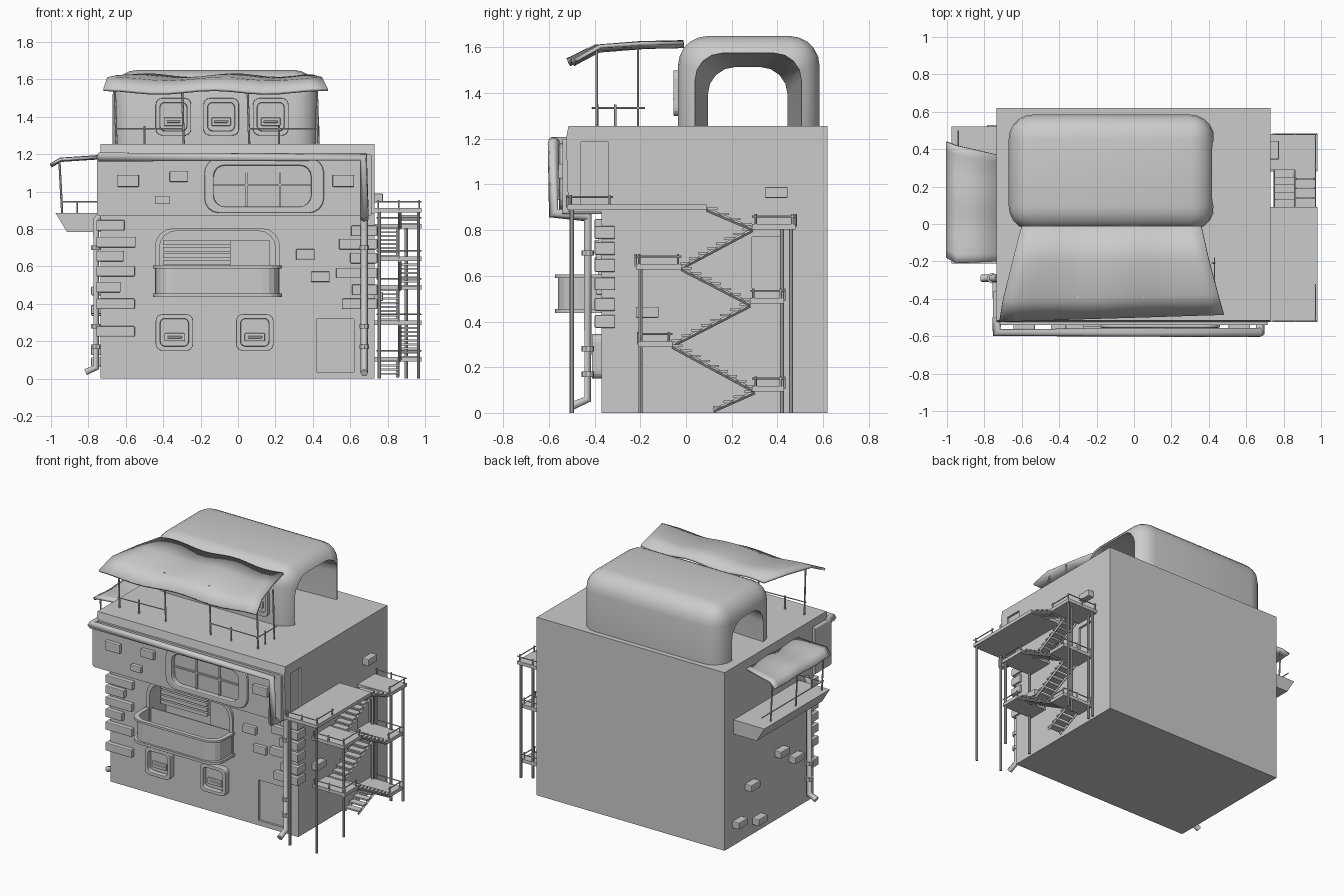
import bpy, bmesh, math
from mathutils import Vector, Matrix

if "Cube" in bpy.data.objects:
    bpy.data.objects.remove(bpy.data.objects["Cube"])

GREY = bpy.data.materials.new("plain grey")
GREY.use_nodes = True
GREY.diffuse_color = (0.6, 0.6, 0.6, 1)
GREY.node_tree.nodes["Principled BSDF"].inputs["Base Color"].default_value = (0.6, 0.6, 0.6, 1)


def finish(bm, name, smooth=False, bevel=0):
    bmesh.ops.recalc_face_normals(bm, faces=bm.faces)
    me = bpy.data.meshes.new(name)
    bm.to_mesh(me)
    bm.free()
    ob = bpy.data.objects.new(name, me)
    bpy.context.collection.objects.link(ob)
    me.materials.append(GREY)
    if bevel:
        mod = ob.modifiers.new("bevel", "BEVEL")
        mod.width, mod.segments = bevel, 2
    if smooth:
        activate(ob)
        bpy.ops.object.shade_smooth_by_angle(angle=math.radians(35))
    return ob


def activate(ob):
    bpy.ops.object.select_all(action="DESELECT")
    ob.select_set(True)
    bpy.context.view_layer.objects.active = ob


def box(bm, lo, hi):
    lo, hi = Vector(lo), Vector(hi)
    m = Matrix.Translation((lo + hi) / 2) @ Matrix.Diagonal((*(hi - lo), 1))
    bmesh.ops.create_cube(bm, size=1, matrix=m)


def rod(bm, a, b, r=0.005, seg=6):
    a, b = Vector(a), Vector(b)
    d = b - a
    m = Matrix.Translation((a + b) / 2) @ d.to_track_quat("Z", "Y").to_matrix().to_4x4()
    bmesh.ops.create_cone(bm, cap_ends=True, segments=seg, radius1=r, radius2=r, depth=d.length, matrix=m)


def rrect(u0, u1, v0, v1, r, low=True, high=True, n=5):
    """Rounded rectangle; low / high choose which corner pairs are round."""
    pts = []
    for k, (u, v, on) in enumerate([(u1, v1, high), (u0, v1, high), (u0, v0, low), (u1, v0, low)]):
        su, sv = (1 if u == u1 else -1), (1 if v == v1 else -1)
        rr = r if on else 0.004
        for i in range(n):
            a = math.pi / 2 * (k + i / (n - 1))
            pts.append((u - su * rr + rr * math.cos(a), v - sv * rr + rr * math.sin(a)))
    return pts


def prism(bm, pts, axis, a, b, hole=None, pts_b=None):
    put = {"x": lambda p, t: (t, *p), "y": lambda p, t: (p[0], t, p[1]), "z": lambda p, t: (*p, t)}[axis]
    ring = lambda ps, t: [bm.verts.new(put(p, t)) for p in ps]
    o0, o1 = ring(pts, a), ring(pts_b or pts, b)
    n = len(pts)
    pairs = [(o0, o1)]
    if hole:
        h0, h1 = ring(hole, a), ring(hole, b)
        pairs += [(h0, h1), (o0, h0), (o1, h1)]
    else:
        bm.faces.new(o0)
        bm.faces.new(o1)
    for p, q in pairs:
        for i in range(n):
            j = (i + 1) % n
            bm.faces.new((p[i], p[j], q[j], q[i]))


def cut(ob, cutter):
    mod = ob.modifiers.new("cut", "BOOLEAN")
    mod.object, mod.solver = cutter, "EXACT"
    activate(ob)
    bpy.ops.object.modifier_apply(modifier=mod.name)
    bpy.data.objects.remove(cutter)


def pipe(name, pts, r):
    cu = bpy.data.curves.new(name, "CURVE")
    cu.dimensions, cu.bevel_depth, cu.bevel_resolution, cu.use_fill_caps = "3D", r, 1, True
    sp = cu.splines.new("POLY")
    sp.points.add(len(pts) - 1)
    for p, co in zip(sp.points, pts):
        p.co = (*co, 1)
    ob = bpy.data.objects.new(name, cu)
    bpy.context.collection.objects.link(ob)
    cu.materials.append(GREY)
    activate(ob)
    bpy.ops.object.convert(target="MESH")


def sheet(name, rows, along_x, wave, skew=0, n=14):
    """Draped cloth through rows of (position, height, start, end)."""
    bm = bmesh.new()
    grid = []
    for k, (u, z, v0, v1) in enumerate(rows):
        line = []
        for i in range(n + 1):
            t = i / n
            v, w = v0 + (v1 - v0) * t, u + skew * t * k / len(rows)
            zz = z + wave * math.sin(t * 13 + k * 0.5)
            line.append(bm.verts.new((v, w, zz) if along_x else (w, v, zz)))
        grid.append(line)
    for p, q in zip(grid, grid[1:]):
        for i in range(n):
            bm.faces.new((p[i], p[i + 1], q[i + 1], q[i]))
    ob = finish(bm, name, smooth=True)
    mod = ob.modifiers.new("thickness", "SOLIDIFY")
    mod.thickness, mod.offset = 0.016, 0


# Main block with a deep window bay and shallow doorways
bm = bmesh.new()
prism(bm, [(-.37, 0), (.62, 0), (.62, 1.255), (-.515, 1.255), (-.525, 1.2), (-.515, .88), (-.37, .88)], "x", -.735, .73)
body = finish(bm, "building_body")
bm = bmesh.new()
prism(bm, rrect(-.42, .2, .47, .79, .09, low=False), "y", -.45, -.2)
box(bm, (.42, -.45, .035), (.62, -.355, .32))
box(bm, (.715, -.46, .9), (.8, -.34, 1.185))
box(bm, (.715, .29, .5), (.8, .43, .77))
cut(body, finish(bm, "recess_cutter"))

# Overhanging upper front panel with its long window
bm = bmesh.new()
inner = rrect(-.13, .39, .92, 1.14, .06)
prism(bm, rrect(-.755, .715, .87, 1.2, .012), "y", -.54, -.36, inner)
finish(bm, "upper_front_panel")
bm = bmesh.new()
prism(bm, rrect(-.18, .46, .885, 1.18, .08), "y", -.555, -.53, inner)
finish(bm, "upper_window_frame", bevel=.008)
bm = bmesh.new()
for x in (.04, .22):
    box(bm, (x, -.53, .92), (x + .01, -.51, 1.14))
box(bm, (-.13, -.53, 1.03), (.39, -.51, 1.04))
finish(bm, "upper_window_bars")

# Window bay: frame, blind and inner panel
bm = bmesh.new()
prism(bm, rrect(-.445, .225, .45, .805, .1, low=False), "y", -.385, -.36, rrect(-.42, .2, .47, .79, .09, low=False))
finish(bm, "bay_frame")
bm = bmesh.new()
for k in range(4):
    box(bm, (-.4, -.29, .61 + k * .035), (-.04, -.26, .635 + k * .035))
box(bm, (-.04, -.25, .47), (.17, -.19, .74))
finish(bm, "bay_blind")

# Tub balcony with rims and floor
bm = bmesh.new()
tub = lambda g: rrect(-.44 - g, .22 + g, -.56 - g, -.36, .09, high=False)
hole = rrect(-.425, .205, -.545, -.368, .08, high=False)
prism(bm, tub(0), "z", .45, .6, hole)
prism(bm, tub(.014), "z", .59, .605, hole)
prism(bm, tub(.014), "z", .437, .455)
finish(bm, "front_balcony")


# Framed square windows, shared by the ground floor and the roof pod
def window(name, cx, cz, w, h, y, depth):
    bm = bmesh.new()
    r = lambda k: rrect(cx - w * k, cx + w * k, cz - h * k, cz + h * k, .07 * k)
    prism(bm, r(.5), "y", y - depth, y + .01, r(.38))
    prism(bm, r(.38), "y", y - .01, y + .008)
    box(bm, (cx - w * .27, y - .022, cz - h * .24), (cx + w * .27, y, cz - h * .02))
    box(bm, (cx - w * .2, y - .026, cz - h * .16), (cx + w * .2, y, cz - h * .1))
    finish(bm, name, bevel=.004)


for i, x in enumerate((-.34, .09)):
    window(f"ground_window_{i + 1}", x, .247, .2, .195, -.37, .042)
for i, x in enumerate((-.345, -.09, .175)):
    window(f"pod_window_{i + 1}", x, 1.4, .19, .2, -.03, .025)

# Roof pod: rounded box with a tapering tunnel through it
bm = bmesh.new()
box(bm, (-.67, -.035, 1.0), (.43, .585, 1.65))
bmesh.ops.bevel(bm, geom=bm.edges[:], offset=.13, segments=5, profile=.5, affect="EDGES")
pod = finish(bm, "roof_pod")
bm = bmesh.new()
prism(bm, rrect(.1, .44, .95, 1.51, .12, low=False), "x", -.75, .5, pts_b=rrect(.035, .51, .95, 1.58, .12, low=False))
cut(pod, finish(bm, "tunnel_cutter"))
activate(pod)
bpy.ops.object.shade_smooth_by_angle(angle=math.radians(35))

# Roof awning and its poles and rails
sheet("roof_awning", [(-.01, 1.615, -.6, .36), (-.2, 1.61, -.65, .4), (-.4, 1.595, -.7, .45), (-.52, 1.535, -.72, .48)], True, .01, .05)
bm = bmesh.new()
for x, y in ((-.65, -.39), (-.29, -.39), (.06, -.39), (.43, -.39), (.43, -.21)):
    rod(bm, (x, y, 1.25), (x - .01, y, 1.6), .006)
for x, y in ((-.5, -.39), (.22, -.39), (.43, -.31)):
    rod(bm, (x, y, 1.25), (x, y, 1.35), .006)
for a, b in (((-.65, -.41), (-.29, -.39)), ((.06, -.39), (.43, -.39)), ((.43, -.41), (.43, -.18))):
    rod(bm, (*a, 1.335), (*b, 1.335), .004)
finish(bm, "awning_poles")

# Side balcony with canopy on the left wall
bm = bmesh.new()
prism(bm, [(-.73, .785), (-.915, .785), (-.975, .885), (-.73, .885)], "y", -.21, .52)
finish(bm, "side_balcony")
sheet("side_canopy", [(-.73, 1.185, -.2, .37), (-.95, 1.17, -.21, .42), (-1.0, 1.14, -.18, .44)], False, .004)
bm = bmesh.new()
for y in (-.17, .12, .4):
    rod(bm, (-.94, y, .88), (-.955, y, 1.165), .006)
rod(bm, (-.86, -.17, .88), (-.86, -.17, .95))
rod(bm, (-.94, -.19, .945), (-.94, .5, .945), .004)
rod(bm, (-.75, -.17, .945), (-.95, -.17, .945), .004)
finish(bm, "side_balcony_rail")

# Bricks: corner quoins, loose front bricks and side bricks
bm = bmesh.new()
for z, w in zip((.82, .73, .655, .575, .49, .4, .253), (.15, .21, .145, .205, .13, .205, .205)):
    box(bm, (-.757, -.4, z - .028), (-.757 + w, -.31, z + .028))
for z, w in zip((.79, .72, .645, .565, .475, .4), (.14, .205, .145, .22, .135, .19)):
    box(bm, (.745 - w, -.4, z - .028), (.745, -.31, z + .028))
for x, z, w, y in ((.36, .665, .1, -.37), (.44, .545, .1, -.37), (-.587, 1.058, .115, -.54),
                   (-.316, 1.08, .1, -.54), (-.405, .955, .08, -.54), (.563, 1.058, .115, -.54)):
    box(bm, (x - w / 2, y - .025, z - w * .28), (x + w / 2, y + .03, z + w * .28))
for x, y, z in ((.73, .395, .965), (.73, -.17, .44), (-.74, .01, .47), (-.74, -.15, .37),
                (-.74, .34, .36), (-.74, .48, .15), (-.74, .26, .09)):
    box(bm, (x - .045, y - .05, z - .024), (x + .045, y + .05, z + .024))
finish(bm, "wall_bricks", bevel=.005)

# Gutter and downpipes with clamps
pipe("roof_gutter", [(-.73, -.5, 1.185), (-.735, -.58, 1.185), (.67, -.58, 1.185), (.675, -.58, .875), (.675, -.43, .865)], .027)
pipe("right_downpipe", [(.675, -.43, .88), (.675, -.43, .06), (.675, -.5, .03)], .02)
pipe("left_downpipe", [(-.73, -.29, .88), (-.758, -.29, .85), (-.758, -.29, .06), (-.815, -.29, .035)], .02)
bm = bmesh.new()
for x, y in ((.675, -.43), (-.758, -.29)):
    for z in (.17, .28, .7):
        rod(bm, (x, y, z - .012), (x, y, z + .012), .028, 10)
finish(bm, "pipe_clamps")

# Fire escape: landings with rails
bm = bmesh.new()
rails = bmesh.new()
for y0, y1, z in ((-.52, .09, .9), (.29, .48, .815), (-.22, -.02, .64), (.28, .43, .49), (-.21, -.06, .3), (.29, .43, .105)):
    box(bm, (.73, y0, z - .012), (.98, y1, z + .012))
    end = min(y1, y0 + .2)
    outer = y0 if z in (.9, .64, .3) else y1
    for y in (y0 + .015, end - .015):
        rod(rails, (.97, y, z), (.97, y, z + .055))
    rod(rails, (.97, y0, z + .045), (.97, end, z + .045), .004)
    rod(rails, (.74, outer, z + .045), (.98, outer, z + .045), .004)
    for x in (.75, .86):
        rod(rails, (x, outer, z), (x, outer, z + .055))
finish(bm, "stair_landings")
finish(rails, "landing_rails")

# Fire escape: alternating flights of treads on stringers
treads, stringers = bmesh.new(), bmesh.new()
flights = ((.09, .9, .29, .81), (.29, .81, -.02, .64), (-.02, .64, .28, .48), (.28, .48, -.06, .3), (-.06, .3, .3, .1), (.3, .1, .12, 0.01))
for k, (y0, z0, y1, z1) in enumerate(flights):
    x0 = .86 if k % 2 == 0 else .75
    n = max(4, round((z0 - z1) / .022))
    for i in range(n):
        t = (i + .5) / n
        y, z = y0 + (y1 - y0) * t, z0 + (z1 - z0) * t
        box(treads, (x0, y - .024, z), (x0 + .11, y + .024, z + .01))
    for x in (x0 + .005, x0 + .105):
        rod(stringers, (x, y0, z0 - .01), (x, y1, z1 - .005 if z1 > .05 else z1), .009, 4)
finish(treads, "stair_treads")
finish(stringers, "stair_stringers")

# Fire escape: standing posts
bm = bmesh.new()
for y, z, xs in ((-.5, .9, (.755, .965)), (-.2, .64, (.755, .965)), (.42, .82, (.755, .9)), (.46, .82, (.755, .965))):
    for x in xs:
        rod(bm, (x, y, 0), (x, y, z), .009, 8)
finish(bm, "stair_posts", smooth=True)
